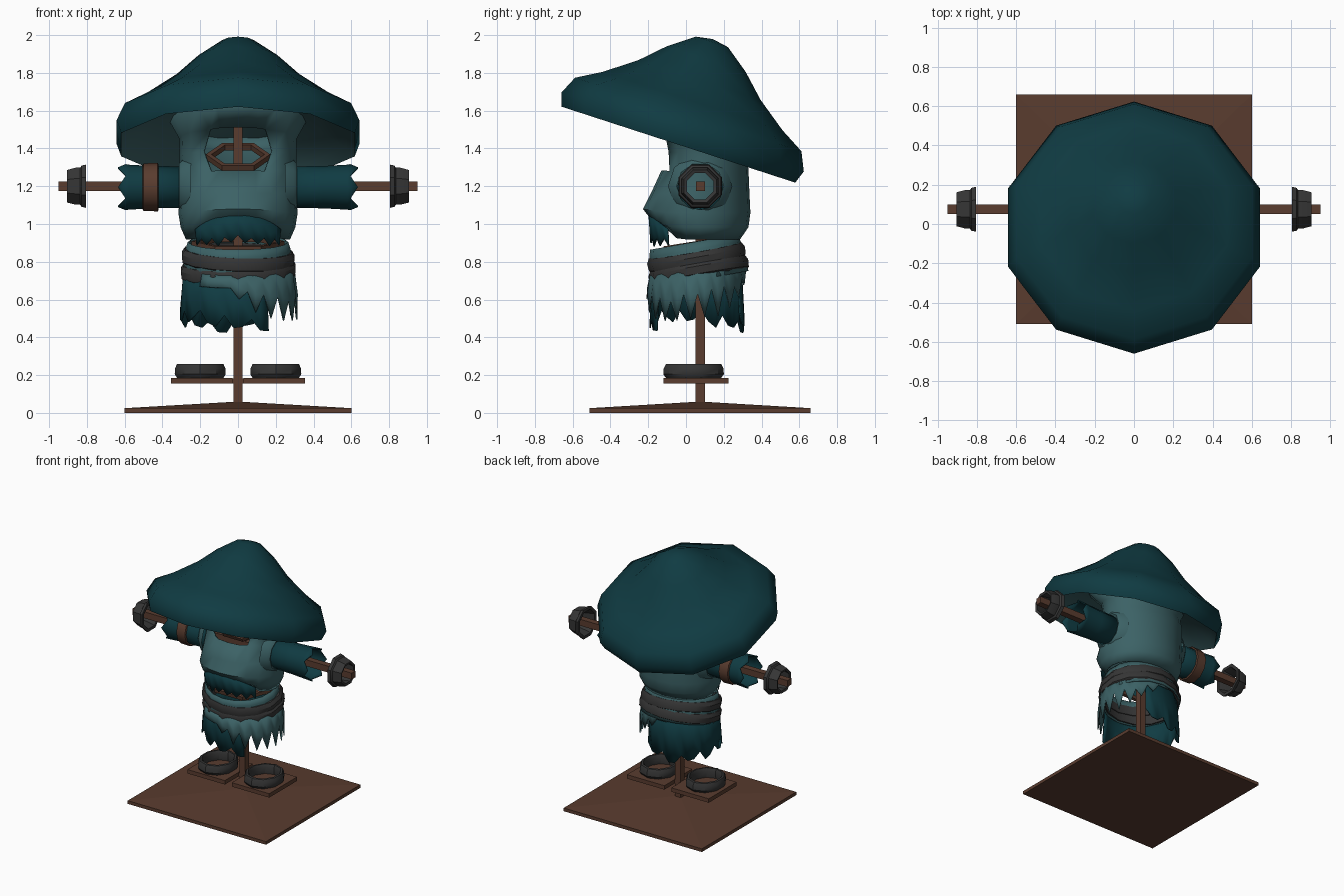
import bpy, bmesh, math, random
from mathutils import Matrix, Vector

if "Cube" in bpy.data.objects:
    bpy.data.objects.remove(bpy.data.objects["Cube"])
random.seed(4)


def material(name, rgb):
    m = bpy.data.materials.new(name)
    m.diffuse_color = (*rgb, 1)
    m.use_nodes = True
    m.node_tree.nodes["Principled BSDF"].inputs["Base Color"].default_value = m.diffuse_color
    return m


DARK = material("dark teal cloth", (0.005, 0.044, 0.055))
LIGHT = material("pale teal cloth", (0.045, 0.122, 0.132))
WOOD = material("brown wood", (0.100, 0.045, 0.028))
GREY = material("charcoal wrap", (0.036, 0.036, 0.036))


def finish(bm, name, mat, angle=35, thick=0, normals=True):
    if normals:
        bmesh.ops.recalc_face_normals(bm, faces=bm.faces)
    me = bpy.data.meshes.new(name)
    bm.to_mesh(me)
    bm.free()
    ob = bpy.data.objects.new(name, me)
    bpy.context.collection.objects.link(ob)
    me.materials.append(mat)
    if thick:
        mod = ob.modifiers.new("thickness", 'SOLIDIFY')
        mod.thickness, mod.offset = thick, 0
    if angle:
        bpy.ops.object.select_all(action='DESELECT')
        ob.select_set(True)
        bpy.context.view_layer.objects.active = ob
        bpy.ops.object.shade_smooth_by_angle(angle=math.radians(angle))
    return ob


def grid(rows, wrap=True, loop_rows=False):
    """Skin a list of equal-length point rows."""
    bm = bmesh.new()
    vs = [[bm.verts.new(p) for p in r] for r in rows]
    n = len(rows[0])
    for i in range(len(rows) if loop_rows else len(rows) - 1):
        a, b = vs[i], vs[(i + 1) % len(vs)]
        for j in range(n if wrap else n - 1):
            k = (j + 1) % n
            bm.faces.new((a[j], a[k], b[k], b[j]))
    bmesh.ops.remove_doubles(bm, verts=bm.verts, dist=0.0005)
    return bm


def lathe(name, profile, n, mat, mtx, sy=1.0, closed=False, turn=0.0, angle=35, thick=0):
    """Spin (radius, height) points; first vertex points to the front."""
    rows = []
    for r, h in profile:
        rows.append([mtx @ Vector((r * math.sin(t), -r * sy * math.cos(t), h))
                     for t in (2 * math.pi * (j + turn) / n for j in range(n))])
    return finish(grid(rows, True, closed), name, mat, angle, thick)


def box(name, lo, hi, mat):
    bm = bmesh.new()
    bmesh.ops.create_cube(bm, size=1)
    for v in bm.verts:
        v.co = Vector([(l + h) / 2 + c * (h - l) for l, h, c in zip(lo, hi, v.co)])
    return finish(bm, name, mat, 0)


def place(x, y, z, deg=0, axis='X'):
    return Matrix.Translation((x, y, z)) @ Matrix.Rotation(math.radians(deg), 4, axis)


def cloth(name, a0, a1, n, mat, rx, yf, yb, top, bottom, flare=1.0):
    """Hanging strip round the body, from angle a0 to a1, 0 = front, 90 = +x."""
    cy, ry = (yf + yb) / 2, (yb - yf) / 2
    rows = [[], [], []]
    for j in range(n + 1):
        t = math.radians(a0 + (a1 - a0) * j / n)
        zt, zb = top(t), bottom(j, t)
        for row, f in zip(rows, (0, 0.5, 1)):
            s = 1 + (flare - 1) * f
            row.append((rx * s * math.sin(t), cy - ry * s * math.cos(t), zt + (zb - zt) * f))
    return finish(grid(rows, False), name, mat, 40, 0.008)


# Stand: low pyramid base, pole, cross bar, foot boards
bm = bmesh.new()
corners = [(-.6, -.51), (.6, -.51), (.6, .66), (-.6, .66)]
lo = [bm.verts.new((x, y, 0)) for x, y in corners]
up = [bm.verts.new((x, y, .025)) for x, y in corners]
peak = bm.verts.new((0, .075, .06))
bm.faces.new(lo[::-1])
for i in range(4):
    k = (i + 1) % 4
    bm.faces.new((lo[i], lo[k], up[k], up[i]))
    bm.faces.new((up[i], up[k], peak))
finish(bm, "base", WOOD, 0)
box("pole", (-.024, .05, .03), (.024, .1, 1.7), WOOD)
box("arm_bar", (-.95, .052, 1.175), (.95, .1, 1.225), WOOD)
box("foot_beam", (-.3, .05, .155), (.3, .1, .183), WOOD)

# Mirrored parts: foot boards, boot cuffs, sleeves, wrist cuffs
boot = [(.13, .186), (.142, .205), (.14, .235), (.13, .258), (.115, .26), (.105, .235), (.11, .186)]
wrist = [(.124, .805), (.118, .828), (.106, .836), (.106, .86), (.093, .905),
         (.075, .9), (.09, .83), (.1, .805)]
for s, side in ((1, "right"), (-1, "left")):
    box("foot_board_" + side, (min(s * .03, s * .355), -.12, .155),
        (max(s * .03, s * .355), .225, .186), WOOD)
    lathe("boot_cuff_" + side, boot, 10, GREY, place(s * .2, .04, 0), 1.13, True)
    out = place(0, .075, 1.2, 90 * s, 'Y')
    lathe("wrist_cuff_" + side, wrist, 8, GREY, out, 1, True, .5)
    lathe("armhole_" + side, [(.17, .25), (.145, .295), (.125, .312), (.1, .3)], 10, LIGHT, out)
    rows = []
    for x, r in ((.24, .105), (.45, .108), (.58, .115), (.615, .118)):
        row = []
        for j in range(12):
            t = math.tau * j / 12
            rag = (.02 if j % 2 else -.02) if x > .6 else 0
            row.append((s * (x + rag), .075 + r * math.sin(t), 1.195 + r * math.cos(t)))
        rows.append(row)
    finish(grid(rows), "sleeve_" + side, DARK, 40, .008)
lathe("sleeve_band", [(.118, .42), (.128, .425), (.126, .5), (.116, .505)], 12, WOOD,
      place(0, .075, 1.195, -90, 'Y'))

# Hooded torso: lofted rings with a face opening and an arched front hem
N = 20
body = [(.92, .27, -.13, .28, 0, .1), (.985, .298, -.19, .325, 0, .055), (1.06, .31, -.222, .335, 0, .02),
        (1.16, .3, -.18, .33, 0, 0), (1.28, .3, -.125, .325, 0, 0), (1.37, .305, -.13, .32, .12, 0),
        (1.465, .305, -.155, .305, .27, 0), (1.55, .36, -.27, .32, .325, 0)]
rows = []
for i, (z, rx, yf, yb, tilt, arch) in enumerate(body):
    row = []
    for j in range(N):
        t = math.tau * j / N
        x, y = rx * math.sin(t), (yf + yb) / 2 - (yb - yf) / 2 * math.cos(t)
        h = z - tilt * (y - .03) + arch * max(0, math.cos(t) - .55) / .45
        if i in (4, 6) and j in (2, N - 2):      # round the opening's corners
            x *= .8
        row.append((x, y, h))
    rows.append(row)
bm = grid(rows)
bmesh.ops.recalc_face_normals(bm, faces=bm.faces)
hole = [f for f in bm.faces if (c := f.calc_center_median()).y < 0 and abs(c.x) < .16
        and 1.28 < c.z < 1.51]
bmesh.ops.delete(bm, geom=hole, context='FACES')
finish(bm, "hooded_torso", LIGHT, 50, .012, False)

# Torn dark cloth hanging under the front hem
cloth("torn_front_cloth", -52, 52, 14, DARK, .285, -.195, .32,
      lambda t: .96 + .09 * max(0, math.cos(t) - .55) / .45,
      lambda j, t: .90 + (.03 if j % 2 else -.01) + random.uniform(-.01, .015), .97)

# Wooden hexagonal hoops inside the neck and the waist
for name, r, m, sy in (("neck_hoop", .17, place(0, .06, 1.355, 25), .95),
                       ("waist_hoop", .245, place(0, .06, .895, 9), .85)):
    lathe(name, [(r, -.015), (r, .015), (r - .03, .015), (r - .03, -.015)], 6, WOOD, m,
          sy, True, .5, 0)
box("waist_brace", (-.23, .055, .86), (.23, .095, .885), WOOD)

# Waist: collar and double belt, tilted up to the back
waist = place(0, .06, .795, 10)
lathe("waist_collar", [(.29, -.09), (.285, 0), (.275, .07), (.262, .11)], 16, LIGHT, waist, .88,
      thick=.008)
for name, h, r in (("belt_lower", -.038, .308), ("belt_upper", .03, .302)):
    lathe(name, [(r - .02, h - .042), (r, h - .03), (r + .004, h + .01), (r - .012, h + .036),
                 (r - .03, h + .036), (r - .03, h - .042)], 14, GREY,
          waist @ place(0, 0, 0, 2 if h > 0 else -2, 'Y'), .86, True)


# Skirt: dark underlayer on the left, pale spiky overlayer on the right
def skirt_top(t):
    return .765 - .04 * math.cos(t)


def dark_hem(j, t):
    return .5 - .065 * math.cos(t - .35) ** 2 + (.045 if j % 3 == 0 else 0) + random.uniform(-.02, .02)


def pale_hem(j, t):
    length = max(0, math.sin(t + .12)) ** .6
    spike = .17 if j % 2 else .02
    return .69 - .04 * math.cos(t) + .01 - length * (spike + random.uniform(.02, .07))


cloth("skirt_underlayer", -205, 32, 26, DARK, .285, -.175, .29, skirt_top, dark_hem, 1.07)
cloth("skirt_overlayer", -40, 190, 28, LIGHT, .295, -.19, .3, skirt_top, pale_hem, 1.06)

# Wide ten-sided hat, tilted down to the back, with a pale underside
tilt = place(0, -.04, 1.42, -18)
lathe("hat", [(0, .588), (.09, .572), (.22, .476), (.34, .36), (.5, .243), (.63, .168),
              (.675, .07), (.65, 0)], 10, DARK, tilt, angle=50)
lathe("hat_underside", [(.65, 0), (.6, .045), (.46, .12), (.34, .14), (.2, .2), (0, .24)], 10,
      LIGHT, tilt, angle=50)
